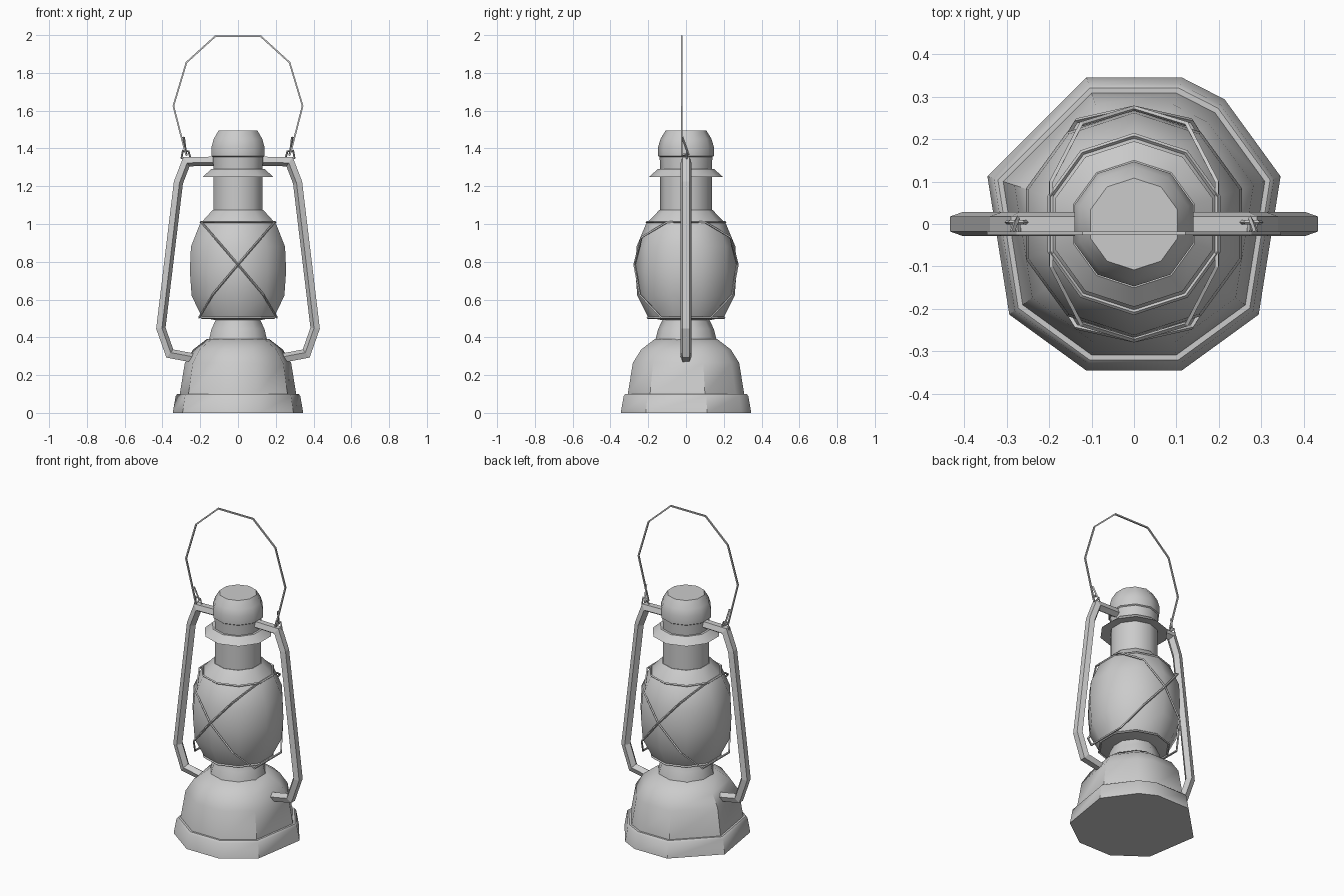
import bpy, bmesh
from math import radians, cos, sin, pi
from mathutils import Vector

if "Cube" in bpy.data.objects:
    bpy.data.objects.remove(bpy.data.objects["Cube"])


def finish(name, bm, smooth=None):
    bmesh.ops.recalc_face_normals(bm, faces=bm.faces)
    me = bpy.data.meshes.new(name)
    bm.to_mesh(me)
    bm.free()
    ob = bpy.data.objects.new(name, me)
    bpy.context.collection.objects.link(ob)
    if smooth:
        bpy.ops.object.select_all(action='DESELECT')
        ob.select_set(True)
        bpy.context.view_layer.objects.active = ob
        bpy.ops.object.shade_smooth_by_angle(angle=radians(smooth))
    return ob


def bridge(bm, a, b):
    n = len(a)
    for i in range(n):
        bm.faces.new((a[i], a[(i + 1) % n], b[(i + 1) % n], b[i]))


def revolve(name, profile, angles):
    bm = bmesh.new()
    rings = [[bm.verts.new((r * cos(radians(a)), r * sin(radians(a)), z)) for a in angles]
             for r, z in profile]
    for a, b in zip(rings, rings[1:]):
        bridge(bm, a, b)
    bm.faces.new(rings[0])
    bm.faces.new(rings[-1])
    return finish(name, bm, 40)


def sweep(name, points, radius, sides=4, depth=None, closed=False, spin=0.0, up=(0, 1, 0)):
    """Tube along a path with mitred joints; depth is the half size along 'up'."""
    pts = [Vector(p) for p in points]
    n, up = len(pts), Vector(up)
    depth = depth or radius
    bm, rings = bmesh.new(), []
    for i, p in enumerate(pts):
        if closed:
            d0, d1 = p - pts[i - 1], pts[(i + 1) % n] - p
        else:
            d0 = p - pts[max(i - 1, 0)]
            d1 = pts[min(i + 1, n - 1)] - p
            d0, d1 = (d0 if i else d1), (d1 if i < n - 1 else d0)
        d0, d1 = d0.normalized(), d1.normalized()
        t = (d0 + d1).normalized()
        side = t.cross(up).normalized()
        v = side.cross(t)
        miter = radius / max(t.dot(d0), 0.5)
        rings.append([bm.verts.new(p + side * cos(spin + 2 * pi * k / sides) * miter
                                   + v * sin(spin + 2 * pi * k / sides) * depth)
                      for k in range(sides)])
    for a, b in zip(rings, rings[1:]):
        bridge(bm, a, b)
    if closed:
        bridge(bm, rings[-1], rings[0])
    else:
        bm.faces.new(rings[0])
        bm.faces.new(rings[-1])
    return finish(name, bm)


base_angles = [18, 54, 72, 108, 162, 216, 252, 288, 324]
ten = [18 + 36 * i for i in range(10)]

# Fuel tank with stepped foot
revolve("fuel_tank", [(.363, 0), (.347, .09), (.337, .1), (.324, .1), (.296, .265),
                      (.25, .335), (.175, .39)], base_angles)
# Burner collar
revolve("burner_collar", [(.165, .375), (.16, .395), (.147, .445), (.125, .49), (.125, .51)], ten)
# Glass globe with shoulder
revolve("glass_globe", [(.12, .49), (.2, .505), (.258, .62), (.268, .75), (.262, .88),
                        (.212, 1.0), (.14, 1.075)], ten)
# Chimney, rain flange and cap
revolve("chimney", [(.137, 1.06), (.137, 1.26)], ten)
revolve("flange", [(.13, 1.255), (.195, 1.25), (.15, 1.29), (.14, 1.29)], ten)
revolve("upper_chimney", [(.135, 1.27), (.14, 1.355), (.147, 1.36), (.147, 1.375),
                          (.14, 1.38)], ten)
revolve("cap", [(.147, 1.37), (.147, 1.41), (.135, 1.45), (.108, 1.495)], ten)

# Guard rings and the two tilted guard wires crossing at front and back
for label, r, z in (("upper", .208, 1.01), ("lower", .203, .503)):
    sweep(label + "_guard_ring", [(r * cos(radians(a)), r * sin(radians(a)), z) for a in ten],
          .006, closed=True, up=(0, 0, 1))
half = [(.195, .1, 1.01), (.125, .235, .93), (0, .273, .785), (-.135, .243, .625),
        (-.205, .13, .505)]
for s, label in ((1, "right"), (-1, "left")):
    loop = half + [(x, -y, z) for x, y, z in reversed(half)]
    sweep("guard_wire_" + label, [(s * x, y, z) for x, y, z in loop], .006,
          closed=True, up=(.5, 0, .4) if s < 0 else (-.5, 0, .4))

# Side air tubes, bail ears and hooks
for s, label in ((1, "right"), (-1, "left")):
    tube = [(.11, 1.335), (.275, 1.332), (.318, 1.22), (.411, .448), (.363, .312), (.22, .285)]
    sweep("air_tube_" + label, [(s * x, 0, z) for x, z in tube], .027, 5, .03,
          spin=pi if s > 0 else 0)
    ear = [(.252, .004, 1.35), (.262, .004, 1.385), (.292, .004, 1.388), (.3, .004, 1.345)]
    sweep("bail_ear_" + label, [(s * x, y, z) for x, y, z in ear], .005)
    hook = [(.272, -.022, 1.365), (.274, .012, 1.37), (.28, 0, 1.405), (.287, -.02, 1.46)]
    sweep("bail_hook_" + label, [(s * x, y, z) for x, y, z in hook], .006, up=(1, 0, 0))

# Wire carrying handle
arc = [(.275, 1.365), (.342, 1.625), (.273, 1.855), (.12, 1.994)]
arc += [(-x, z) for x, z in reversed(arc)]
sweep("bail_handle", [(x, -.022, z) for x, z in arc], .006, spin=pi / 4)
